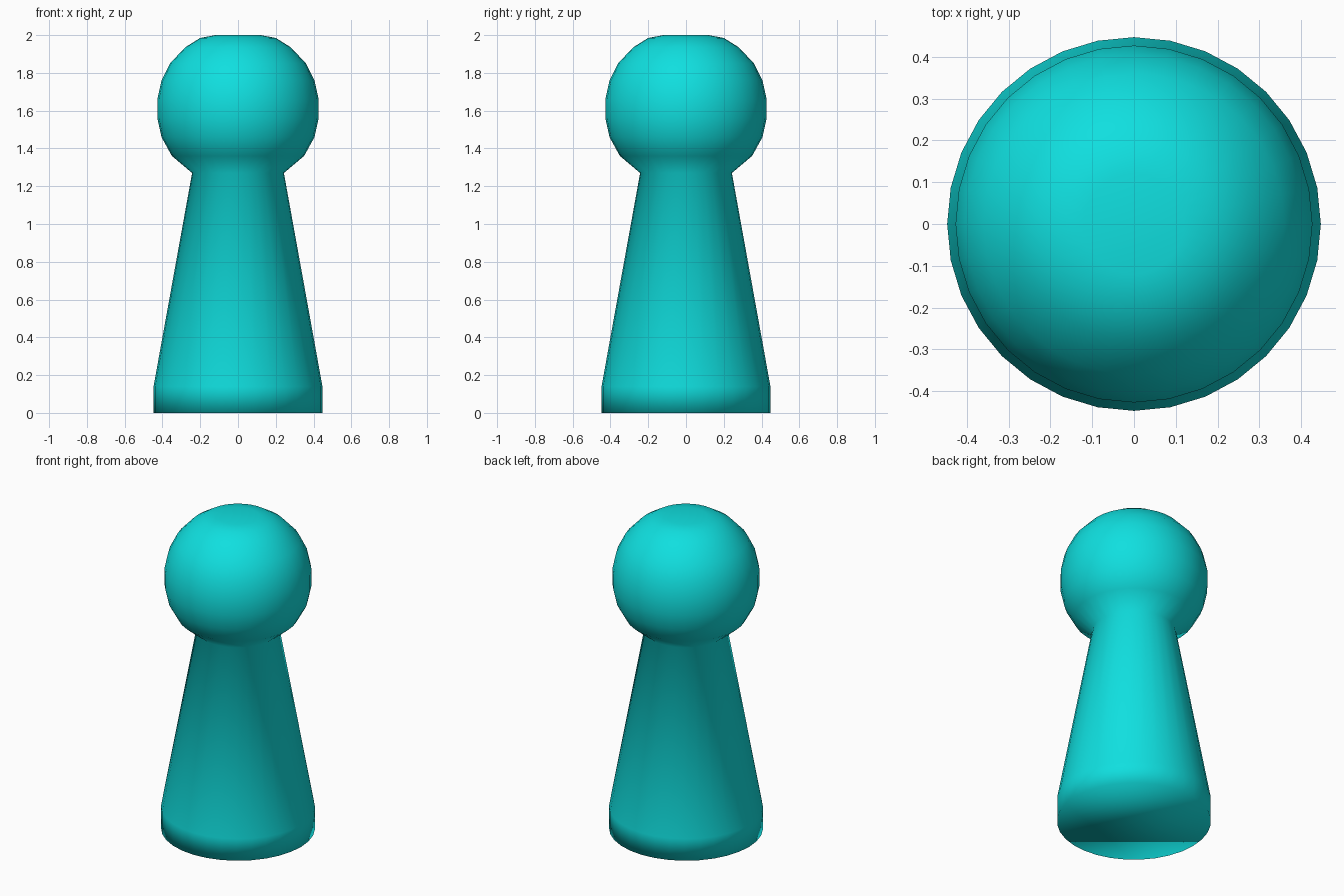
import bpy, bmesh, math

if "Cube" in bpy.data.objects:
    bpy.data.objects.remove(bpy.data.objects["Cube"])

SIDES = 32

# Teal finish
teal = bpy.data.materials.new("teal")
teal.diffuse_color = (0.005, 0.74, 0.74, 1)
teal.use_nodes = True
teal.node_tree.nodes["Principled BSDF"].inputs["Base Color"].default_value = teal.diffuse_color

# Silhouette (radius, height): base, tapered body, neck, round head
profile = [
    (0.447, 0.0), (0.447, 0.14),
    (0.243, 1.27),
    (0.35, 1.36), (0.405, 1.46), (0.427, 1.56), (0.427, 1.66),
    (0.405, 1.76), (0.36, 1.85), (0.28, 1.935), (0.2, 1.985), (0.12, 2.0),
]

# Turn the profile into rings
bm = bmesh.new()
rings = []
for r, z in profile:
    rings.append([bm.verts.new((r * math.cos(2 * math.pi * i / SIDES),
                                r * math.sin(2 * math.pi * i / SIDES), z))
                  for i in range(SIDES)])
for low, high in zip(rings, rings[1:]):
    for i in range(SIDES):
        j = (i + 1) % SIDES
        bm.faces.new((low[i], low[j], high[j], high[i]))

# Flat caps
bm.faces.new(rings[0][::-1])
bm.faces.new(rings[-1])

# Smooth shading runs over the whole piece
for f in bm.faces:
    f.smooth = True

mesh = bpy.data.meshes.new("game_piece")
bm.to_mesh(mesh)
bm.free()
mesh.materials.append(teal)
piece = bpy.data.objects.new("game_piece", mesh)
bpy.context.collection.objects.link(piece)
